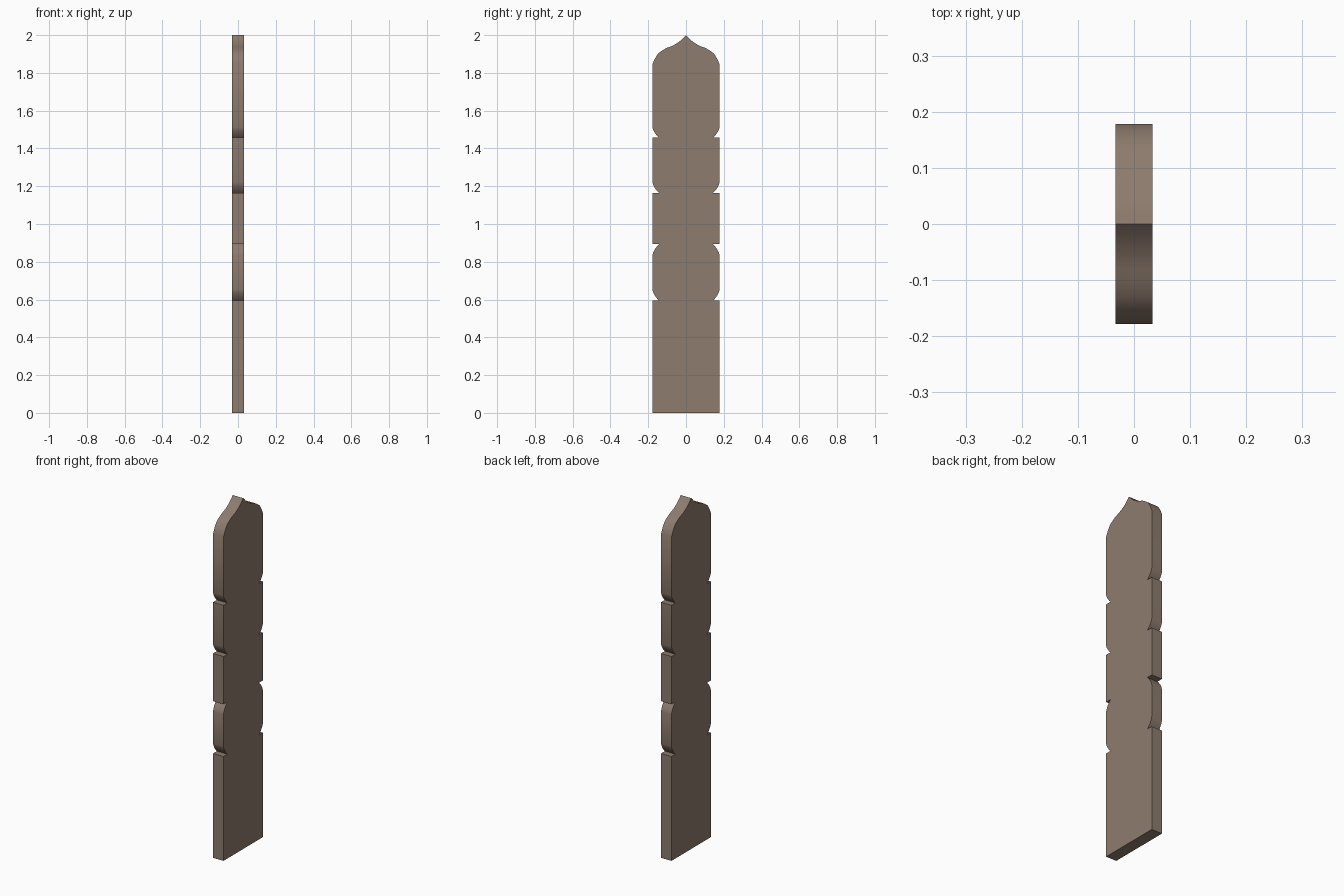
import bpy, bmesh, math

if "Cube" in bpy.data.objects:
    bpy.data.objects.remove(bpy.data.objects["Cube"])

HALF_T = 0.033   # half thickness along x
W = 0.178        # half width along y
N = 0.143        # half width at the notch bottoms

# Scalloped notch: flat ledge at z, curving out to full width over height h
def notch(z, h):
    curve = [(N, z), (N + 0.008, z + 0.13 * h), (N + 0.021, z + 0.43 * h),
             (N + 0.031, z + 0.75 * h), (W, z + h)]
    ledge = [(W, z)]
    return ledge + curve if h > 0 else curve[::-1] + ledge

# Right half of the outline, from base to pointed tip
half = [(W, 0)]
half += notch(0.595, 0.058) + notch(0.893, -0.058)
half += notch(1.165, 0.055) + notch(1.457, 0.055)
half += [(W, 1.845), (0.165, 1.875), (0.148, 1.902), (0.128, 1.917), (0.103, 1.932),
         (0.08, 1.94), (0.058, 1.951), (0.035, 1.966), (0.018, 1.981)]
outline = half + [(0, 2.0)] + [(-y, z) for y, z in reversed(half)]

# Extrude the outline into the plank
bm = bmesh.new()
face = bm.faces.new([bm.verts.new((-HALF_T, y, z)) for y, z in outline])
ext = bmesh.ops.extrude_face_region(bm, geom=[face])
for v in ext["geom"]:
    if isinstance(v, bmesh.types.BMVert):
        v.co.x = HALF_T
bmesh.ops.recalc_face_normals(bm, faces=bm.faces)
mesh = bpy.data.meshes.new("carved_plank")
bm.to_mesh(mesh)
bm.free()
plank = bpy.data.objects.new("carved_plank", mesh)
bpy.context.collection.objects.link(plank)

# Weathered wood colour
wood = bpy.data.materials.new("weathered_wood")
wood.diffuse_color = (0.27, 0.20, 0.155, 1)
wood.use_nodes = True
wood.node_tree.nodes["Principled BSDF"].inputs["Base Color"].default_value = wood.diffuse_color
mesh.materials.append(wood)

# Smooth curves, crisp edges
bpy.context.view_layer.objects.active = plank
plank.select_set(True)
bpy.ops.object.shade_smooth_by_angle(angle=math.radians(35))
